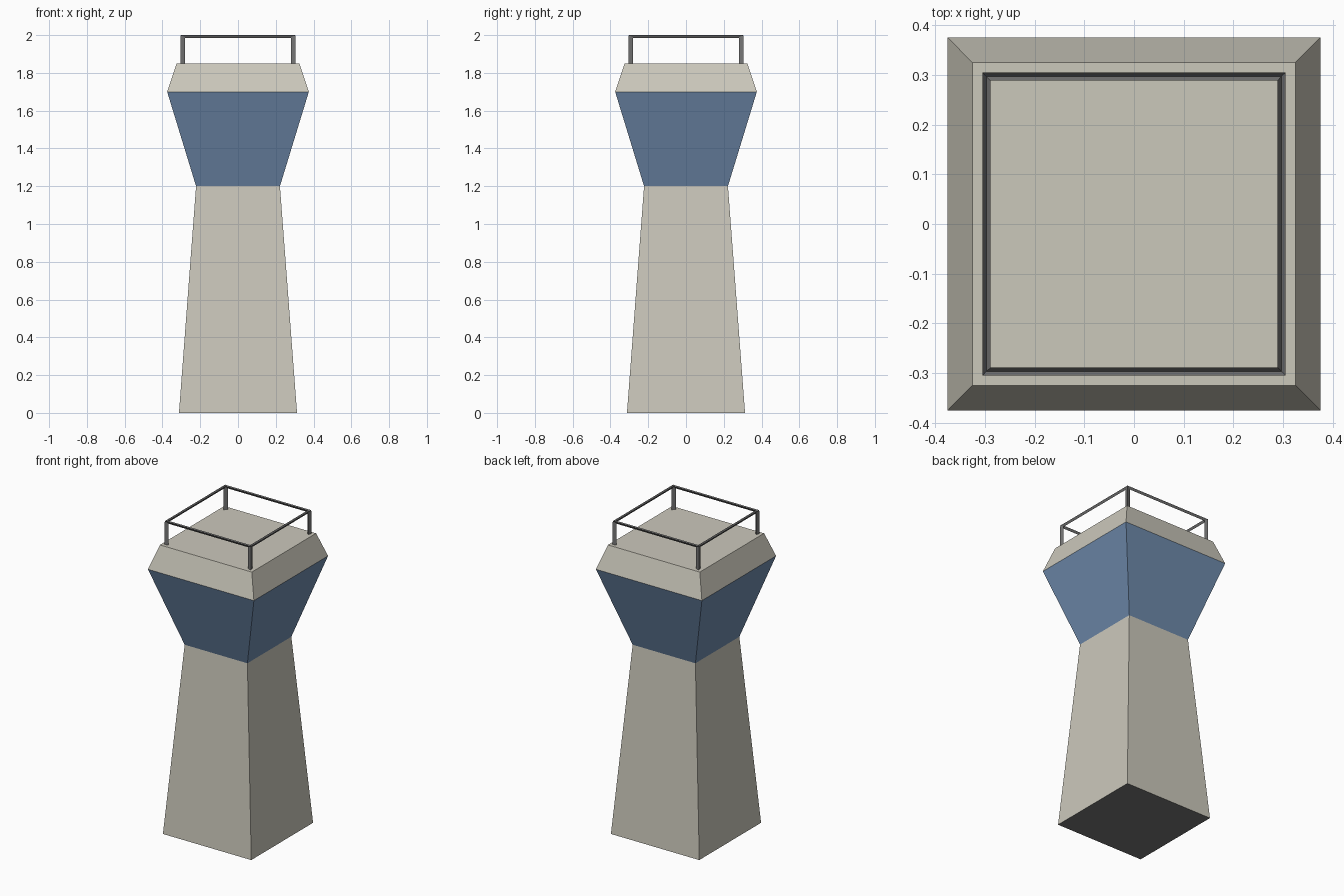
import bpy, bmesh, math

if "Cube" in bpy.data.objects:
    bpy.data.objects.remove(bpy.data.objects["Cube"])


def material(name, rgb):
    m = bpy.data.materials.new(name)
    m.diffuse_color = (*rgb, 1.0)
    m.use_nodes = True
    m.node_tree.nodes["Principled BSDF"].inputs["Base Color"].default_value = m.diffuse_color
    return m


concrete = material("concrete", (0.60, 0.58, 0.50))
glass = material("blue_glass", (0.16, 0.26, 0.42))
metal = material("dark_metal", (0.18, 0.18, 0.18))


def loft(name, rings, mats, cap_bottom=False, cap_top=False, bottom_mat=0):
    """Skin a stack of polygons, each a list of 3D points."""
    bm = bmesh.new()
    loops = [[bm.verts.new(p) for p in ring] for ring in rings]
    n = len(loops[0])
    for a, b in zip(loops, loops[1:]):
        for i in range(n):
            j = (i + 1) % n
            bm.faces.new((a[i], a[j], b[j], b[i]))
    if cap_bottom:
        bm.faces.new(loops[0][::-1]).material_index = bottom_mat
    if cap_top:
        bm.faces.new(loops[-1])
    me = bpy.data.meshes.new(name)
    bm.to_mesh(me)
    bm.free()
    for m in mats:
        me.materials.append(m)
    ob = bpy.data.objects.new(name, me)
    bpy.context.collection.objects.link(ob)
    return ob


def square(h, z):
    return [(-h, -h, z), (h, -h, z), (h, h, z), (-h, h, z)]


def triangle(x, y, z, r, turn):
    return [(x + r * math.cos(turn + k * math.tau / 3),
             y + r * math.sin(turn + k * math.tau / 3), z) for k in range(3)]


# Tapered shaft with a dark underside
loft("tower_shaft", [square(0.3125, 0), square(0.222, 1.2)],
     [concrete, metal], cap_bottom=True, bottom_mat=1)

# Flared glass cabin
loft("control_cabin", [square(0.222, 1.2), square(0.375, 1.7)], [glass])

# Chamfered roof slab
loft("roof", [square(0.375, 1.7), square(0.325, 1.85)], [concrete], cap_top=True)

# Three-sided railing posts, each pointing out of its corner
for i in range(4):
    turn = math.radians(45 + 90 * i)
    d = 0.295 * math.sqrt(2)
    x, y = d * math.cos(turn), d * math.sin(turn)
    loft(f"railing_post_{i + 1}",
         [triangle(x, y, z, 0.0144, turn) for z in (1.85, 1.995)], [metal])

# Mitred V-section top rail
loft("top_rail", [square(0.289, 2.0), square(0.297, 1.986), square(0.305, 2.0)], [metal])
